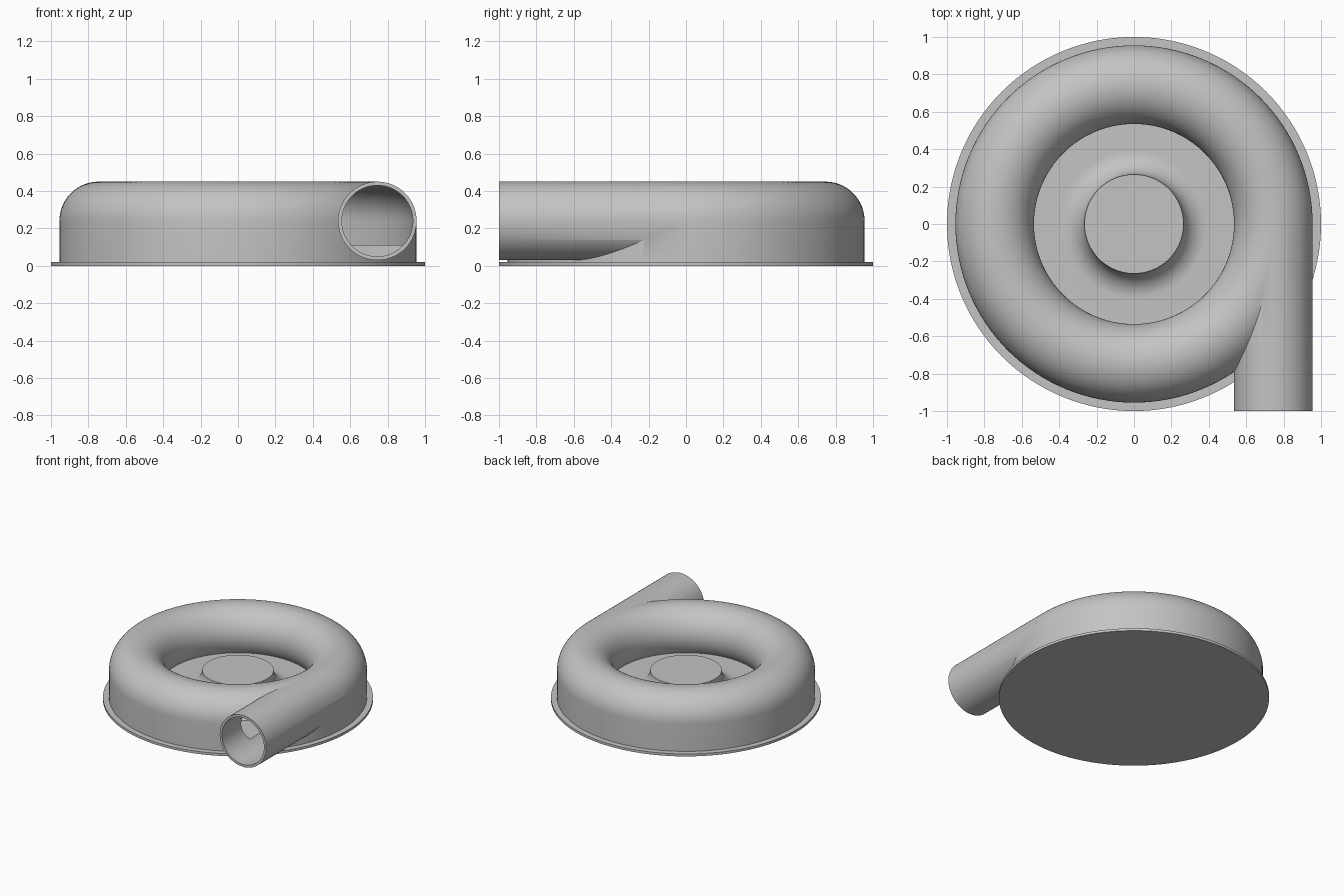
import bpy, bmesh
from math import sin, cos, pi, asin, radians
from mathutils import Matrix

if "Cube" in bpy.data.objects:
    bpy.data.objects.remove(bpy.data.objects["Cube"])

# Main dimensions
RING, TUBE, WALL = 0.745, 0.21, 0.02
MID, FLOOR, FLANGE = 0.24, 0.11, 0.02
HUB, FLARE = 0.265, 0.13
OUTER = RING + TUBE

grey = bpy.data.materials.new("housing grey")
grey.use_nodes = True
colour = (0.55, 0.55, 0.55, 1)
grey.diffuse_color = colour
grey.node_tree.nodes["Principled BSDF"].inputs["Base Color"].default_value = colour


def finish(bm, name):
    bmesh.ops.remove_doubles(bm, verts=bm.verts, dist=1e-5)
    bmesh.ops.recalc_face_normals(bm, faces=bm.faces)
    mesh = bpy.data.meshes.new(name)
    bm.to_mesh(mesh)
    bm.free()
    mesh.materials.append(grey)
    ob = bpy.data.objects.new(name, mesh)
    bpy.context.collection.objects.link(ob)
    return ob


def arc(cx, cz, r, angles):
    return [(cx + r * cos(a), cz + r * sin(a)) for a in angles]


def lathe(name, profile, closed=False):
    bm = bmesh.new()
    verts = [bm.verts.new((x, 0, z)) for x, z in profile]
    pairs = list(zip(verts, verts[1:]))
    if closed:
        pairs.append((verts[-1], verts[0]))
    edges = [bm.edges.new(p) for p in pairs]
    bmesh.ops.spin(bm, geom=verts + edges, cent=(0, 0, 0), axis=(0, 0, 1),
                   angle=2 * pi, steps=128)
    return finish(bm, name)


def outlet(name, radius, front):
    bm = bmesh.new()
    place = Matrix.Translation((RING, front / 2, MID)) @ Matrix.Rotation(pi / 2, 4, "X")
    bmesh.ops.create_cone(bm, cap_ends=True, segments=64, radius1=radius,
                          radius2=radius, depth=-front, matrix=place)
    return finish(bm, name)


def tube_arc(r):
    # Half circle over the top, continued underneath to the floor
    angles = [pi * i / 32 for i in range(33)]
    end = pi + asin((MID - FLOOR) / r)
    angles += [pi + (end - pi) * i / 8 for i in range(1, 9)]
    return arc(RING, MID, r, angles)


def boolean(target, other, operation):
    mod = target.modifiers.new(operation.lower(), "BOOLEAN")
    mod.operation = operation
    mod.solver = "EXACT"
    mod.object = other
    bpy.ops.object.select_all(action="DESELECT")
    bpy.context.view_layer.objects.active = target
    target.select_set(True)
    bpy.ops.object.modifier_apply(modifier=mod.name)
    bpy.data.objects.remove(other)


# Flange, outer wall, rounded ring, floor and flared hub
flare = arc(HUB + FLARE, MID, FLARE, [1.5 * pi - pi / 2 * i / 16 for i in range(17)])
profile = [(0, 0), (1, 0), (1, FLANGE), (OUTER, FLANGE)]
profile += tube_arc(TUBE) + flare + [(0, MID)]
housing = lathe("blower_housing", profile)

# Outlet pipe joins the ring tangentially
boolean(housing, outlet("outlet_pipe", TUBE, -1.0), "UNION")

# Hollow air channel and pipe bore
inner = TUBE - WALL
channel = [(RING + inner, FLOOR)] + tube_arc(inner)
boolean(housing, lathe("air_channel", channel, closed=True), "DIFFERENCE")
boolean(housing, outlet("pipe_bore", inner, -1.1), "DIFFERENCE")

bpy.ops.object.shade_smooth_by_angle(angle=radians(30))
